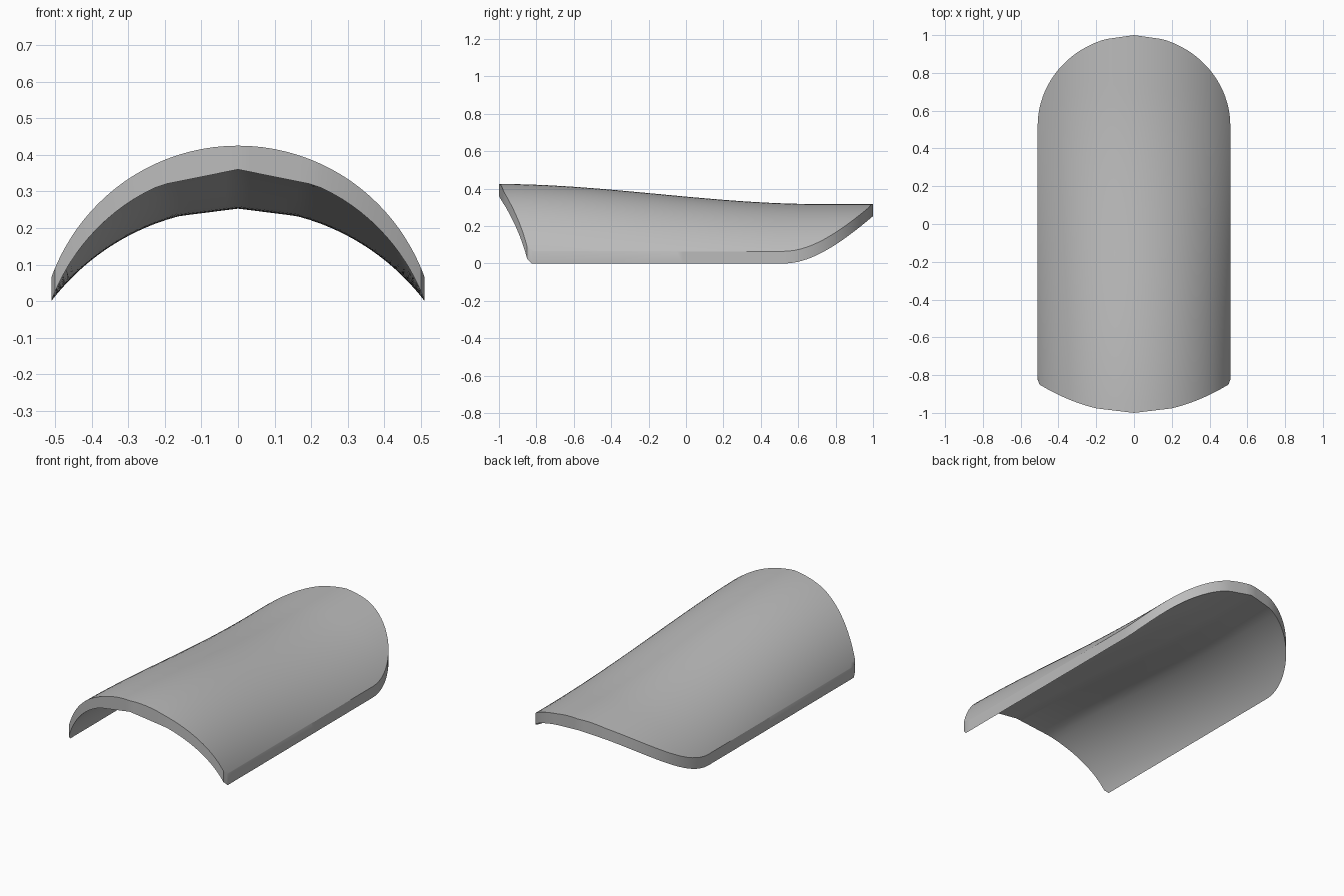
import bpy, bmesh, math

if "Cube" in bpy.data.objects:
    bpy.data.objects.remove(bpy.data.objects["Cube"], do_unlink=True)

HALF = 0.51      # half width
THICK = 0.065    # vertical thickness
COLS, ROWS = 48, 40


def ridge(y):
    """Height of the crown: high at the front, levelling off to the back."""
    t = min(max((y + 1) / 1.7, 0), 1)
    return 0.425 - 0.107 * t * t * (3 - 2 * t)


def arch(x, y):
    """Circular arch across the tile, rising from the side edges."""
    rise = ridge(y) - THICK
    radius = (HALF ** 2 + rise ** 2) / (2 * rise)
    return ridge(y) - radius + math.sqrt(radius ** 2 - x * x)


def peaked(f, x, k):
    """Follow f(|x|), but run straight to the centre inside |x| < k."""
    x = abs(x)
    return f(x) if x >= k else f(0) + (f(k) - f(0)) * x / k


def front_edge(x):
    return -1 + 0.6 * x * x + 2 * max(0, x - 0.5)


def back_edge(x):
    return 0.52 + 0.48 * math.sqrt(max(0, 1 - (x / HALF) ** 2))


def underside(x, y):
    k = 0.18 - 0.03 * y
    return peaked(lambda a: arch(a, y), x, k) - THICK


# Top and underside skins share one plan grid
bm = bmesh.new()
top, under = [], []
for i in range(COLS + 1):
    x = HALF * math.sin((i / COLS - 0.5) * math.pi)
    y0, y1 = peaked(front_edge, x, 0.2), peaked(back_edge, x, 0.15)
    ys = [y0 + (y1 - y0) * j / ROWS for j in range(ROWS + 1)]
    top.append([bm.verts.new((x, y, arch(x, y))) for y in ys])
    under.append([bm.verts.new((x, y, underside(x, y))) for y in ys])

for skin in (top, under):
    for i in range(COLS):
        for j in range(ROWS):
            bm.faces.new((skin[i][j], skin[i + 1][j],
                          skin[i + 1][j + 1], skin[i][j + 1]))

# Upright rim around the outline
outline = ([(i, 0) for i in range(COLS)] + [(COLS, j) for j in range(ROWS)]
           + [(i, ROWS) for i in range(COLS, 0, -1)]
           + [(0, j) for j in range(ROWS, 0, -1)])
for (a, b), (c, d) in zip(outline, outline[1:] + outline[:1]):
    bm.faces.new((top[a][b], under[a][b], under[c][d], top[c][d]))
bmesh.ops.recalc_face_normals(bm, faces=bm.faces)

mesh = bpy.data.meshes.new("curved_roof_tile")
bm.to_mesh(mesh)
bm.free()
tile = bpy.data.objects.new("curved_roof_tile", mesh)
bpy.context.collection.objects.link(tile)

# Plain grey finish
grey = bpy.data.materials.new("plain_grey")
grey.use_nodes = True
grey.diffuse_color = (0.5, 0.5, 0.5, 1)
grey.node_tree.nodes["Principled BSDF"].inputs["Base Color"].default_value = (0.5, 0.5, 0.5, 1)
mesh.materials.append(grey)

# Smooth shading with crisp rim edges
bpy.ops.object.select_all(action="DESELECT")
tile.select_set(True)
bpy.context.view_layer.objects.active = tile
bpy.ops.object.shade_smooth_by_angle(angle=math.radians(30))
